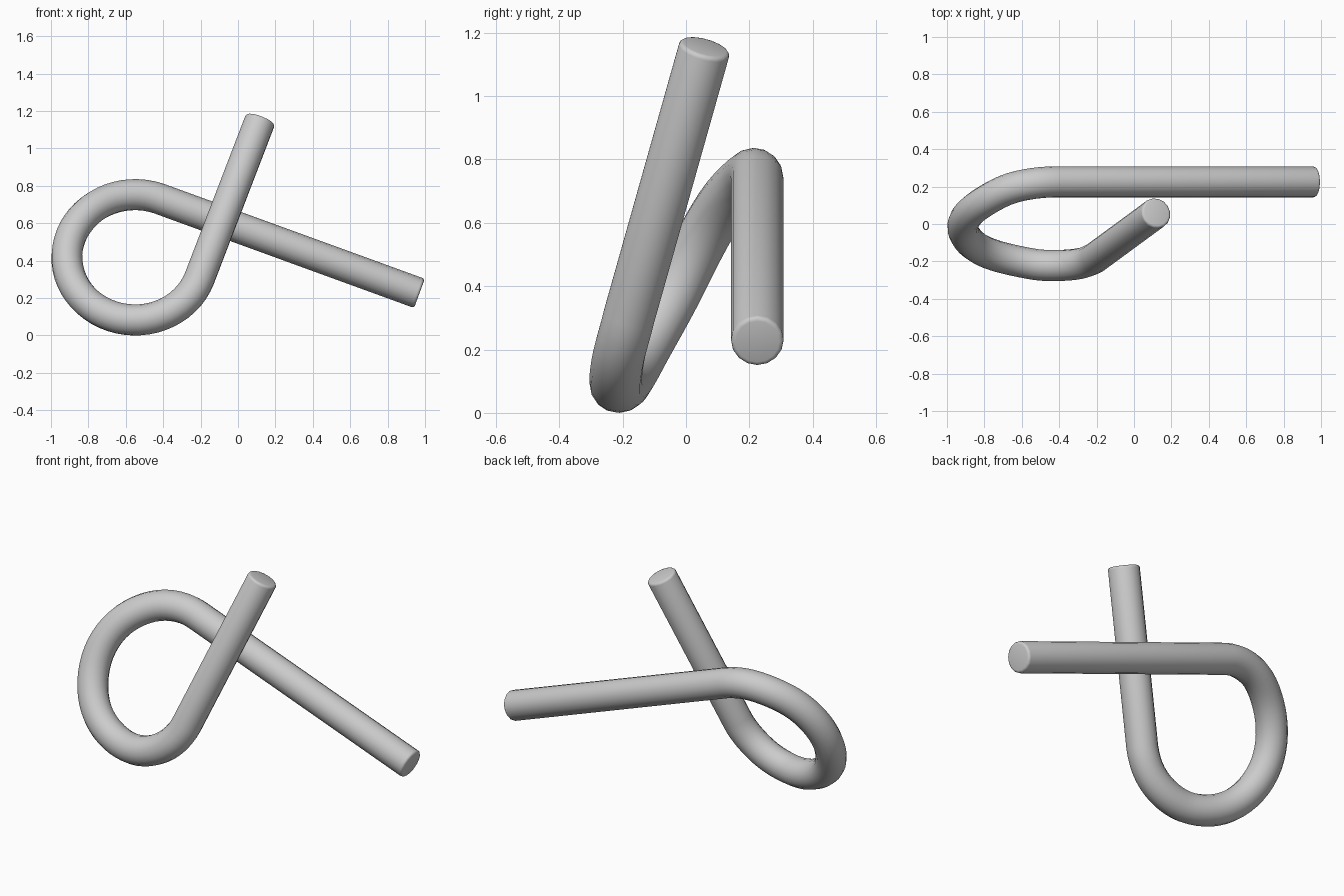
import bpy, bmesh, math
from mathutils import Vector

if "Cube" in bpy.data.objects:
    bpy.data.objects.remove(bpy.data.objects["Cube"])

RADIUS = 0.083

# Loop: depth (y) at key angles seen from the front
keys = [(70, .225), (90, .215), (110, .185), (135, .115), (180, -.015),
        (225, -.143), (270, -.213), (290, -.222), (315, -.212), (340, -.18)]


def depth(a):
    """Smooth Hermite interpolation of the key depths."""
    def slope(i):
        if i == 0:
            return 0.0
        lo, hi = keys[i - 1], keys[min(i + 1, len(keys) - 1)]
        return (hi[1] - lo[1]) / (hi[0] - lo[0])
    for i in range(len(keys) - 1):
        (a0, y0), (a1, y1) = keys[i], keys[i + 1]
        if a <= a1:
            h, t = a1 - a0, (a - a0) / (a1 - a0)
            return ((2*t**3 - 3*t**2 + 1) * y0 + (t**3 - 2*t**2 + t) * h * slope(i)
                    + (3*t**2 - 2*t**3) * y1 + (t**3 - t**2) * h * slope(i + 1))


# Centre line: long straight leg, loop, short straight leg
path = [Vector((0.97, .225, .225))]
for a in range(70, 341, 6):
    r = math.radians(a)
    path.append(Vector((-.55 + .365 * math.cos(r), depth(a), .418 + .335 * math.sin(r))))
path.append(Vector((0.12, .06, 1.155)))

# Round tube swept along the centre line
curve = bpy.data.curves.new("looped_tube", 'CURVE')
curve.dimensions = '3D'
curve.bevel_depth = RADIUS
curve.bevel_resolution = 6
curve.use_fill_caps = True
spline = curve.splines.new('POLY')
spline.points.add(len(path) - 1)
for p, co in zip(spline.points, path):
    p.co = (*co, 1)
tube = bpy.data.objects.new("looped_tube", curve)
bpy.context.collection.objects.link(tube)
bpy.context.view_layer.objects.active = tube
tube.select_set(True)
bpy.ops.object.convert(target='MESH')
tube = bpy.context.object

# Weld the caps and soften their rims
bm = bmesh.new()
bm.from_mesh(tube.data)
bmesh.ops.remove_doubles(bm, verts=bm.verts, dist=0.0005)
bmesh.ops.recalc_face_normals(bm, faces=bm.faces)
rims = [e for e in bm.edges if e.is_manifold and e.calc_face_angle() > math.radians(60)]
bmesh.ops.bevel(bm, geom=rims, offset=0.014, segments=3, profile=0.5, affect='EDGES')
bm.to_mesh(tube.data)
bm.free()
bpy.ops.object.shade_smooth_by_angle(angle=math.radians(40))
